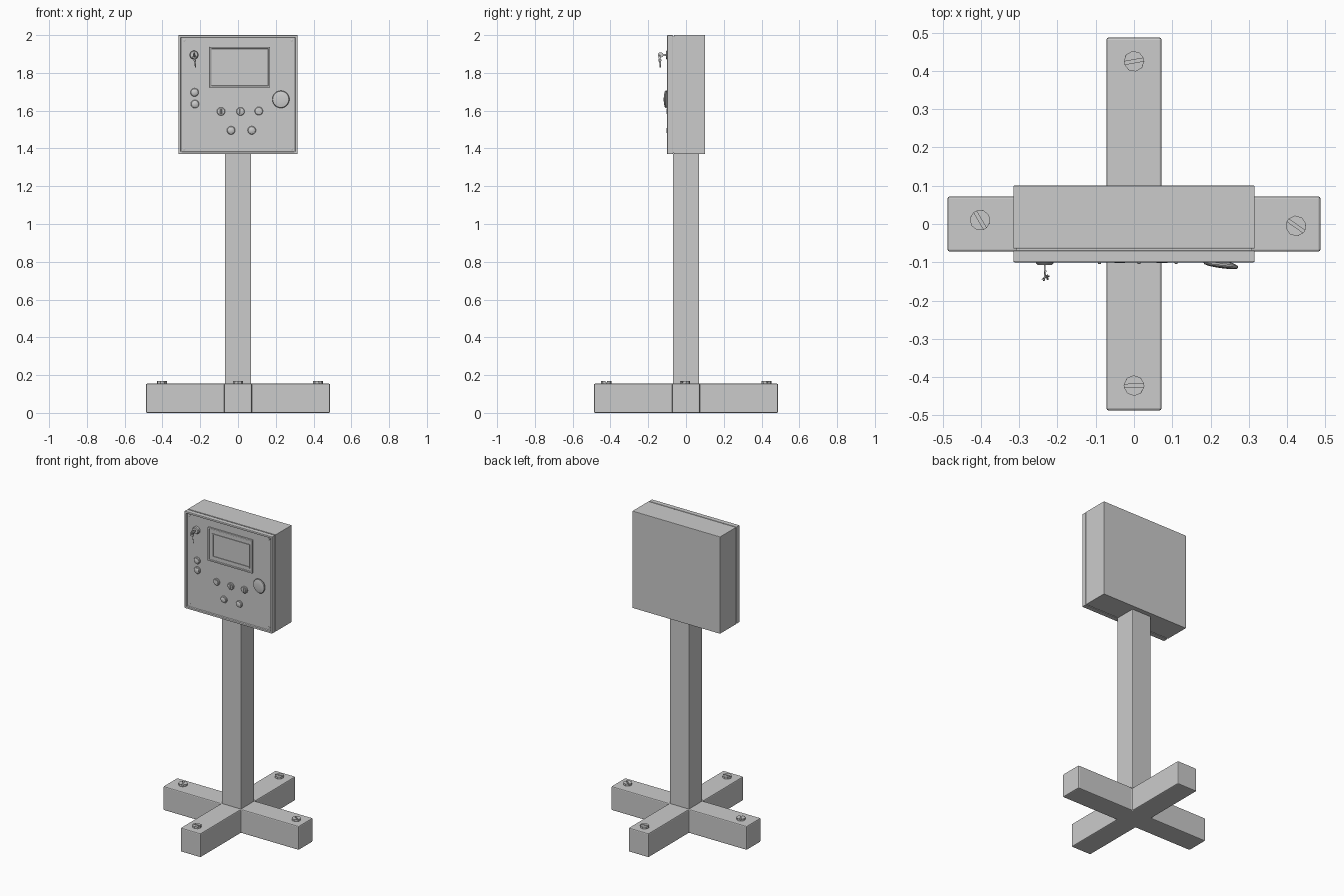
import bpy, bmesh, math
from mathutils import Matrix, Vector

if "Cube" in bpy.data.objects:
    bpy.data.objects.remove(bpy.data.objects["Cube"])


def finish(name, bm, bevel=0.0, smooth=False):
    bmesh.ops.recalc_face_normals(bm, faces=bm.faces)
    me = bpy.data.meshes.new(name)
    bm.to_mesh(me)
    bm.free()
    ob = bpy.data.objects.new(name, me)
    bpy.context.collection.objects.link(ob)
    if bevel:
        m = ob.modifiers.new("bevel", 'BEVEL')
        m.width, m.segments, m.limit_method = bevel, 2, 'ANGLE'
    if smooth:
        bpy.ops.object.select_all(action='DESELECT')
        ob.select_set(True)
        bpy.context.view_layer.objects.active = ob
        bpy.ops.object.shade_smooth_by_angle(angle=math.radians(35))
    return ob


def cuboid(bm, x0, x1, y0, y1, z0, z1):
    mat = Matrix.Translation(((x0 + x1) / 2, (y0 + y1) / 2, (z0 + z1) / 2)) @ \
        Matrix.Diagonal((x1 - x0, y1 - y0, z1 - z0, 1))
    bmesh.ops.create_cube(bm, size=1, matrix=mat)


def box(name, *b, bevel=0.0):
    bm = bmesh.new()
    cuboid(bm, *b)
    return finish(name, bm, bevel)


def prism(bm, pts, z0, z1):
    f = bm.faces.new([bm.verts.new((x, y, z0)) for x, y in pts])
    r = bmesh.ops.extrude_face_region(bm, geom=[f])
    vs = [v for v in r['geom'] if isinstance(v, bmesh.types.BMVert)]
    bmesh.ops.translate(bm, verts=vs, vec=(0, 0, z1 - z0))


def recessed(name, x0, x1, y0, y1, z0, z1, rim, depth, bevel=0.0):
    # box whose front face is inset and pushed back
    bm = bmesh.new()
    cuboid(bm, x0, x1, y0, y1, z0, z1)
    bm.normal_update()
    front = min(bm.faces, key=lambda f: f.calc_center_median().y)
    bmesh.ops.inset_region(bm, faces=[front], thickness=rim)
    r = bmesh.ops.extrude_face_region(bm, geom=[front])
    bmesh.ops.delete(bm, geom=[front], context='FACES_ONLY') if front.is_valid else None
    vs = [v for v in r['geom'] if isinstance(v, bmesh.types.BMVert)]
    bmesh.ops.translate(bm, verts=vs, vec=(0, depth, 0))
    return finish(name, bm, bevel)


def lathe(name, x, z, prof, y=0.0, sides=20, turn=0.0):
    # profile of (radius, y) turned around the front-back axis, ends capped
    bm = bmesh.new()
    rings = [[bm.verts.new((r * math.cos(i * math.tau / sides), py,
                            r * math.sin(i * math.tau / sides)))
              for i in range(sides)] for r, py in prof]
    for a, b in zip(rings, rings[1:]):
        for i in range(sides):
            j = (i + 1) % sides
            bm.faces.new((a[i], a[j], b[j], b[i]))
    bm.faces.new(rings[0])
    bm.faces.new(rings[-1])
    ob = finish(name, bm, smooth=True)
    ob.location = (x, y, z)
    ob.rotation_euler.z = turn
    return ob


# cross-shaped base
W, L, H = 0.072, 0.487, 0.155
quarter = [(L, -W), (L, W), (W, W)]
cross = []
for k in range(4):
    for p in quarter:
        q = Matrix.Rotation(k * math.pi / 2, 2) @ Vector(p)
        cross.append((q.x, q.y))
bm = bmesh.new()
prism(bm, cross, 0, H)
finish("cross_base", bm, 0.006)

# slotted anchor screws
for n, (x, y, deg) in enumerate([(0, 0.425, 10), (0, -0.422, 2),
                                 (-0.402, 0.01, -60), (0.423, -0.005, -35)]):
    bm = bmesh.new()
    R, slot = 0.027, 0.004
    oct8 = [(R * math.cos(i * math.tau / 8), R * math.sin(i * math.tau / 8)) for i in range(8)]
    prism(bm, oct8, H - 0.01, H + 0.006)
    a = math.asin(slot / R)
    half = [(R * math.cos(t), R * math.sin(t))
            for t in [a + (math.pi - 2 * a) * i / 4 for i in range(5)]]
    prism(bm, half, H + 0.006, H + 0.013)
    prism(bm, [(-px, -py) for px, py in half], H + 0.006, H + 0.013)
    ob = finish(f"anchor_screw_{n}", bm)
    ob.location, ob.rotation_euler.z = (x, y, 0), math.radians(deg)

# post
box("post", -0.07, 0.07, -0.07, 0.07, H - 0.01, 1.38, bevel=0.005)

# cabinet body, seal and door with recessed panel
box("cabinet_body", -0.315, 0.315, -0.064, 0.1, 1.37, 2.0, bevel=0.002)
box("door_seal", -0.308, 0.308, -0.072, -0.06, 1.377, 1.993)
recessed("cabinet_door", -0.315, 0.315, -0.1, -0.069, 1.37, 2.0, 0.018, 0.012, 0.003)
PANEL = -0.088

# corner screws
for sx in (-1, 1):
    for z in (1.397, 1.973):
        lathe("corner_screw", sx * 0.285, z, [(0.007, 0.002), (0.007, -0.003), (0.005, -0.004)],
              PANEL, 10)

# display with stepped frame
recessed("display_frame", -0.15, 0.17, PANEL - 0.011, PANEL + 0.002, 1.722, 1.938, 0.014, 0.005, 0.002)
recessed("display_screen", -0.118, 0.153, PANEL - 0.010, PANEL, 1.752, 1.904, 0.01, 0.005)

# push buttons: collar and domed cap
for x, z in [(-0.23, 1.697), (-0.228, 1.635), (-0.037, 1.496), (0.073, 1.496)]:
    lathe("button_collar", x, z, [(0.022, 0.002), (0.022, -0.006), (0.019, -0.01), (0.016, -0.01)], PANEL)
    lathe("button_cap", x, z, [(0.016, 0), (0.016, -0.012), (0.012, -0.0145)], PANEL)

# rotary selectors: collar, dial and grip bar
for x, z in [(-0.09, 1.596), (0.013, 1.596), (0.11, 1.598)]:
    lathe("selector_collar", x, z, [(0.022, 0.002), (0.022, -0.006), (0.019, -0.009)], PANEL)
    lathe("selector_dial", x, z, [(0.015, 0), (0.015, -0.012), (0.013, -0.013)], PANEL)
    box("selector_grip", x - 0.004, x + 0.004, PANEL - 0.016, PANEL - 0.005, z - 0.014, z + 0.014, bevel=0.001)

# emergency stop mushroom, slightly tilted
lathe("stop_stem", 0.227, 1.66, [(0.028, 0.002), (0.028, -0.012), (0.022, -0.02)], PANEL)
lathe("stop_cap", 0.227, 1.66, [(0.03, 0.008), (0.044, 0.003), (0.046, -0.001), (0.043, -0.005), (0.03, -0.008),
                                (0.012, -0.009)], -0.106, 28, math.radians(-8))

# key lock with inserted key and a hanging spare
LX, LZ = -0.233, 1.895
lathe("lock_collar", LX, LZ, [(0.023, 0.002), (0.023, -0.014), (0.019, -0.019)], PANEL)
box("key_blade", LX - 0.002, LX + 0.002, -0.13, -0.1, LZ - 0.006, LZ + 0.006)
ob = lathe("key_head", LX, LZ, [(0.014, 0.002), (0.014, -0.002)], -0.135, 14, math.radians(80))
bpy.ops.mesh.primitive_torus_add(major_radius=0.010, minor_radius=0.0015, major_segments=16,
                                 minor_segments=6, location=(LX + 0.002, -0.14, LZ - 0.012),
                                 rotation=(math.pi / 2, 0, math.radians(25)))
bpy.context.object.name = "key_ring"
bm = bmesh.new()
bmesh.ops.create_cone(bm, cap_ends=True, segments=12, radius1=0.009, radius2=0.009, depth=0.003,
                      matrix=Matrix.Translation((0, 0, -0.008)) @ Matrix.Rotation(math.pi / 2, 4, 'Y'))
cuboid(bm, -0.0015, 0.0015, -0.004, 0.004, -0.046, -0.012)
ob = finish("hanging_key", bm)
ob.location = (LX + 0.003, -0.139, LZ - 0.02)
ob.rotation_euler = (0, math.radians(-8), math.radians(35))
